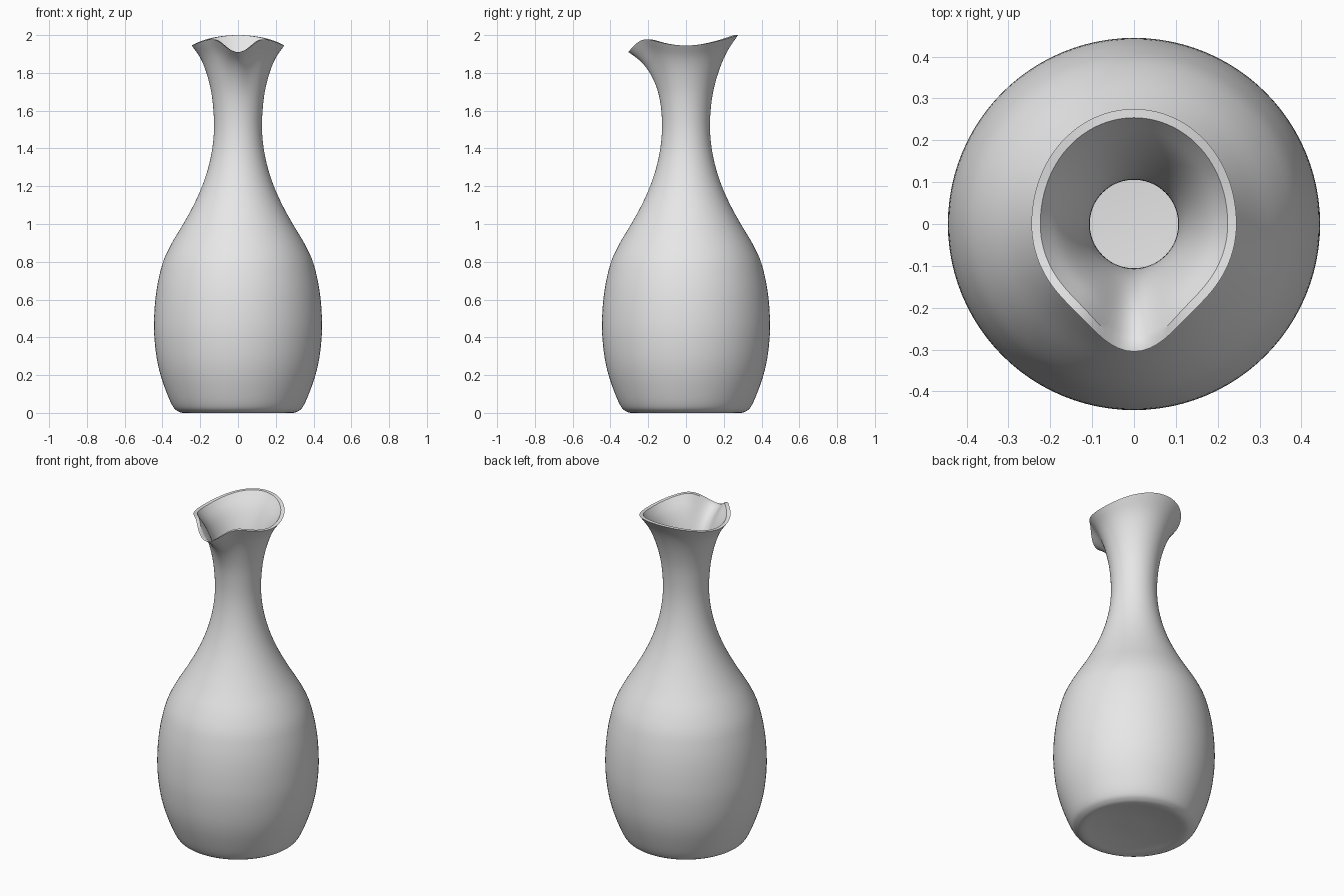
import bpy, bmesh, math
from mathutils import Vector

cube = bpy.data.objects.get("Cube")
if cube:
    bpy.data.objects.remove(cube, do_unlink=True)

SEGMENTS = 96
STEPS = 4
RIM_Z = 1.945
WALL = 0.021

# Outer profile as (radius, height): sunken base, belly, neck, flared mouth
OUTER = [(0, .025), (.12, .022), (.22, .01), (.285, 0), (.32, .01), (.345, .035),
         (.375, .1), (.41, .2), (.432, .3), (.444, .42), (.443, .53), (.434, .63),
         (.418, .72), (.393, .81), (.35, .9), (.29, 1.0), (.235, 1.1), (.19, 1.2),
         (.157, 1.3), (.136, 1.4), (.127, 1.5), (.13, 1.6), (.142, 1.7),
         (.167, 1.8), (.2, 1.88), (.245, RIM_Z)]


def smooth_curve(points):
    """Sample a Catmull-Rom curve through the profile points."""
    p = [Vector(q) for q in points]
    p = [2 * p[0] - p[1]] + p + [2 * p[-1] - p[-2]]
    out = []
    for a, b, c, d in zip(p, p[1:], p[2:], p[3:]):
        for i in range(STEPS):
            t = i / STEPS
            out.append(b + (c - a) * t / 2 + (2 * a - 5 * b + 4 * c - d) * t * t / 2
                       + (3 * b - a - 3 * c + d) * t ** 3 / 2)
    return out + [p[-2]]


def shaped_point(r, z, angle):
    """Turn a profile point around the axis, raising the lip and pulling the spout."""
    w = max(0, (z - 1.5) / (RIM_Z - 1.5)) ** 3
    c = math.cos(angle)                       # 1 at the front, -1 at the back
    from_front = abs(math.remainder(angle, math.tau))
    r += w * (.03 * max(0, -c) ** 2 + .06 * math.exp(-(from_front / .4) ** 2))
    z += w * (.055 * c * c - .09 * math.exp(-(from_front / .35) ** 2))
    return (r * math.sin(angle), -r * c, max(z, 0))


# Full section: outer wall up, over the rim, inner wall down to a flat floor
outer = [tuple(v) for v in smooth_curve(OUTER)]
inner = [(r - WALL, z) for r, z in reversed(outer) if z > .1 and r > .12]
section = outer + inner + [(.33, .06), (.3, .05), (0, .05)]

bm = bmesh.new()
rings = [[bm.verts.new(shaped_point(r, z, math.tau * i / SEGMENTS))
          for i in range(SEGMENTS)] for r, z in section]
for low, high in zip(rings, rings[1:]):
    for i in range(SEGMENTS):
        j = (i + 1) % SEGMENTS
        bm.faces.new((low[i], low[j], high[j], high[i]))
bmesh.ops.remove_doubles(bm, verts=bm.verts, dist=1e-5)
bmesh.ops.recalc_face_normals(bm, faces=bm.faces)

mesh = bpy.data.meshes.new("carafe_body")
bm.to_mesh(mesh)
bm.free()
carafe = bpy.data.objects.new("carafe_body", mesh)
bpy.context.collection.objects.link(carafe)

# Plain grey glaze
grey = bpy.data.materials.new("light_grey")
grey.use_nodes = True
colour = (.8, .8, .8, 1)
grey.diffuse_color = colour
grey.node_tree.nodes["Principled BSDF"].inputs["Base Color"].default_value = colour
mesh.materials.append(grey)

# Smooth walls with crisp rim edges
bpy.ops.object.select_all(action="DESELECT")
carafe.select_set(True)
bpy.context.view_layer.objects.active = carafe
bpy.ops.object.shade_smooth_by_angle(angle=math.radians(35))
